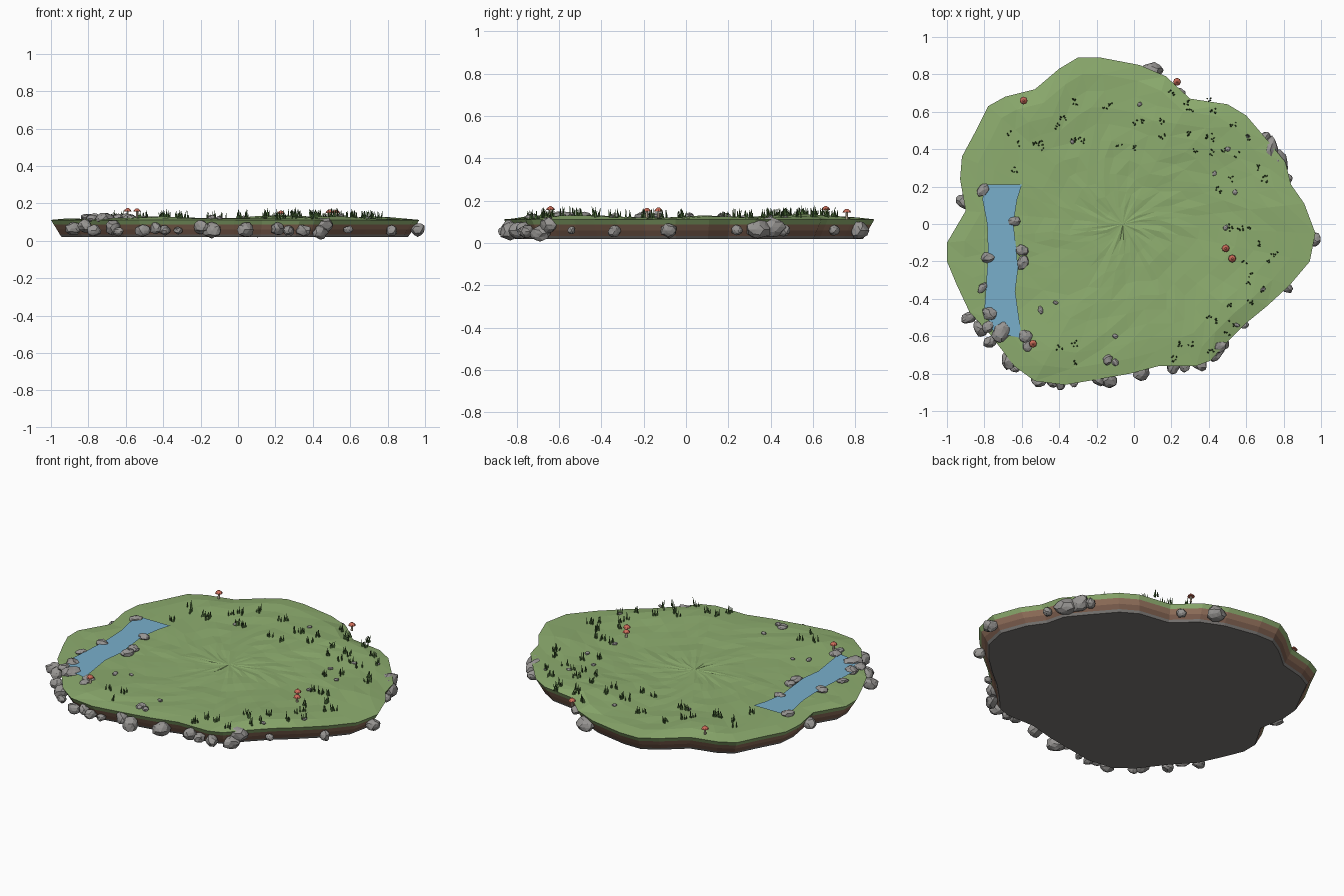
import bpy, bmesh, math, random
from mathutils import Vector, Matrix

if "Cube" in bpy.data.objects:
    bpy.data.objects.remove(bpy.data.objects["Cube"])

random.seed(7)
CX, CY = -0.06, 0.0   # hub of the ground facets
OUTLINE = [(-.30, .89), (-.18, .89), (.03, .85), (.17, .79), (.30, .67), (.50, .64), (.60, .58),
           (.72, .44), (.81, .33), (.84, .21), (.91, .11), (.97, -.05), (.94, -.20), (.83, -.33),
           (.71, -.44), (.60, -.53), (.49, -.64), (.41, -.73), (.33, -.76), (.13, -.76),
           (-.02, -.80), (-.19, -.83), (-.37, -.86), (-.53, -.84), (-.64, -.76), (-.77, -.59),
           (-.88, -.47), (-.95, -.32), (-1.0, -.20), (-1.0, -.10), (-.90, .07), (-.93, .24),
           (-.92, .36), (-.85, .49), (-.78, .63), (-.69, .68), (-.53, .72), (-.40, .83)]
MOUNDS = [(.25, .55, .30, .018), (.50, -.50, .25, .016), (-.50, .62, .22, .014),
          (.72, .10, .20, .012), (-.40, -.65, .2, .010)]


def mat(name, rgb):
    m = bpy.data.materials.new(name)
    m.diffuse_color = (*rgb, 1)
    m.use_nodes = True
    m.node_tree.nodes["Principled BSDF"].inputs["Base Color"].default_value = m.diffuse_color
    return m


GREEN = mat("grass green", (.27, .42, .16))
BLADE = mat("blade green", (.07, .15, .04))
SOIL = mat("soil", (.30, .17, .11))
DARK_SOIL = mat("dark soil", (.20, .11, .075))
STONE = mat("stone", (.31, .30, .29))
BASE = mat("base stone", (.20, .19, .18))
WATER = mat("water", (.19, .43, .60))
RED = mat("mushroom red", (.60, .15, .10))
CREAM = mat("mushroom stem", (.70, .60, .45))


def finish(name, bm, material, recalc=True):
    if recalc:
        bmesh.ops.recalc_face_normals(bm, faces=bm.faces)
    me = bpy.data.meshes.new(name)
    bm.to_mesh(me)
    bm.free()
    me.materials.append(material)
    ob = bpy.data.objects.new(name, me)
    bpy.context.collection.objects.link(ob)
    return ob


def ground(x, y):
    return .119 + sum(a * math.exp(-((x - u)**2 + (y - v)**2) / (r * r) * 2)
                      for u, v, r, a in MOUNDS)


def ring(bm, s, z=None):
    vs = []
    for x, y in OUTLINE:
        px, py = CX + (x - CX) * s, CY + (y - CY) * s
        h = ground(px, py) + random.uniform(-.004, .003) if z is None else z
        vs.append(bm.verts.new((px, py, h)))
    return vs


def bridge(bm, a, b, tris=False):
    n = len(a)
    for i in range(n):
        j = (i + 1) % n
        if tris:
            bm.faces.new((a[i], b[i], b[j]))
            bm.faces.new((a[i], b[j], a[j]))
        else:
            bm.faces.new((a[i], b[i], b[j], a[j]))


# Grass surface with its turned-down edge
bm = bmesh.new()
hub = bm.verts.new((CX, CY, ground(CX, CY)))
prev = ring(bm, .1)
for i in range(len(prev)):
    bm.faces.new((hub, prev[i], prev[(i + 1) % len(prev)]))
for k in range(2, 10):
    cur = ring(bm, k / 10)
    bridge(bm, prev, cur, True)
    prev = cur
rim = ring(bm, 1, .112)
bridge(bm, prev, rim, True)
bridge(bm, rim, ring(bm, .985, .088))
bmesh.ops.recalc_face_normals(bm, faces=bm.faces)
if hub.normal.z < 0 and hub.link_faces[0].normal.z < 0:
    bmesh.ops.reverse_faces(bm, faces=bm.faces)
finish("grass_top", bm, GREEN, False)

# Soil layers and flat underside
for name, s0, z0, s1, z1, m in (("upper_soil", .985, .088, .966, .060, SOIL),
                                ("lower_soil", .966, .060, .950, .034, DARK_SOIL),
                                ("base_slab", .950, .034, .940, .020, BASE)):
    bm = bmesh.new()
    a, b = ring(bm, s0, z0), ring(bm, s1, z1)
    bridge(bm, a, b)
    if name == "base_slab":
        bm.faces.new(b)
        bmesh.ops.recalc_face_normals(bm, faces=bm.faces)
    bmesh.ops.reverse_faces(bm, faces=[f for f in bm.faces if f.normal.dot(
        f.calc_center_median() - Vector((CX, CY, .2))) < 0])
    bm.normal_update()
    for f in bm.faces:
        f.normal_update()
    bad = [f for f in bm.faces if f.normal.dot(f.calc_center_median() - Vector((CX, CY, .2))) < 0]
    bmesh.ops.reverse_faces(bm, faces=bad)
    finish(name, bm, m, False)

# Stream
bm = bmesh.new()
left = [(-.80, .21), (-.81, .13), (-.785, .0), (-.78, -.16), (-.79, -.32), (-.80, -.46), (-.75, -.58)]
right = [(-.60, .21), (-.625, .13), (-.645, .0), (-.63, -.13), (-.62, -.24), (-.635, -.36), (-.60, -.61)]
lv, rv = ([bm.verts.new((x, y, .129)) for x, y in side] for side in (left, right))
for i in range(len(lv) - 1):
    bm.faces.new((lv[i], lv[i + 1], rv[i + 1], rv[i]))
finish("stream", bm, WATER, False)


def rocks(name, items, squash):
    bm = bmesh.new()
    for x, y, z, r in items:
        m = Matrix.Translation((x, y, z)) @ Matrix.Rotation(random.uniform(0, 6.3), 4, 'Z') @ \
            Matrix.Diagonal((r * random.uniform(1, 1.25), r * random.uniform(.75, .95), r * squash, 1))
        vs = bmesh.ops.create_icosphere(bm, subdivisions=2, radius=1)['verts']
        for v in vs:
            v.co *= random.uniform(.80, 1.05)
            v.co = m @ v.co
    finish(name, bm, STONE)


# Boulders set into the rim: x, y, z, radius
rocks("rim_rocks", [
    (-.88, -.50, .065, .045), (-.82, -.56, .08, .045), (-.77, -.63, .055, .04), (-.67, -.73, .07, .05),
    (-.64, -.77, .05, .03), (-.51, -.84, .055, .042), (-.44, -.84, .065, .04), (-.39, -.85, .055, .035),
    (-.32, -.85, .055, .026), (-.20, -.82, .075, .045), (-.14, -.83, .055, .055), (.04, -.79, .06, .055),
    (.21, -.76, .065, .045), (.27, -.755, .055, .035), (.35, -.75, .055, .04), (.44, -.69, .045, .045),
    (.46, -.65, .085, .05), (.59, -.54, .06, .025), (.82, -.34, .055, .036), (.96, -.08, .06, .045),
    (.73, .40, .075, .06), (.77, .34, .065, .06), (.70, .46, .06, .035), (.82, .24, .06, .03),
    (.10, .82, .06, .055), (-.91, .12, .07, .042), (.25, .70, .06, .03)], .85)
# Stones along the stream banks
rocks("stream_rocks", [
    (-.81, .18, .125, .036), (-.64, .015, .125, .034), (-.60, -.14, .125, .034), (-.595, -.205, .125, .036),
    (-.78, -.18, .125, .036), (-.81, -.34, .125, .028), (-.77, -.48, .12, .046), (-.71, -.58, .12, .055),
    (-.78, -.55, .12, .035), (-.58, -.60, .12, .04), (-.57, -.65, .12, .034)], .6)
# Pebbles on the grass
rocks("pebbles", [(x, y, ground(x, y) + .003, r) for x, y, r in (
    (-.50, -.46, .018), (-.42, -.42, .013), (-.10, -.60, .015), (-.14, -.725, .03), (-.10, -.74, .022),
    (.43, .27, .014), (.54, .17, .015), (.50, .40, .015), (.61, .47, .012), (.69, -.35, .014),
    (.49, -.02, .016), (.03, .64, .014), (-.33, .44, .012), (.55, -.54, .014))], .6)

# Grass tufts
TUFTS = [(-.67, .49), (-.63, .43), (-.53, .42), (-.50, .43), (-.49, .41), (-.38, .57), (-.32, .45),
         (-.28, .45), (-.41, .52), (-.31, .65), (-.15, .63), (-.13, .64), (.01, .54), (.04, .55),
         (-.08, .41), (.01, .41), (.15, .55), (.15, .47), (.20, .70), (.28, .65), (.30, .60),
         (.40, .66), (.42, .60), (.30, .48), (.33, .40), (.40, .47), (.42, .45), (.42, .38),
         (.47, .40), (.60, .46), (.53, .53), (.45, .18), (.52, .24), (.51, -.02), (.57, -.02),
         (.62, -.03), (.59, -.20), (.62, -.27), (.69, -.35), (.62, -.32), (.72, -.20), (.75, -.16),
         (.66, -.10), (.62, -.42), (.51, -.44), (.52, -.53), (.43, -.52), (.50, -.58), (.40, -.50),
         (.25, -.64), (.30, -.64), (.22, -.72), (.41, -.68), (-.32, -.64), (-.40, -.66), (-.31, -.74),
         (-.64, .29), (.55, .37), (.66, .30), (.70, .24)]


def cone(bm, base, tip, r0, r1, sides):
    d = tip - base
    m = Matrix.Translation((base + tip) / 2) @ d.to_track_quat('Z', 'Y').to_matrix().to_4x4()
    bmesh.ops.create_cone(bm, cap_ends=True, segments=sides, radius1=r0, radius2=r1,
                          depth=d.length, matrix=m)


bm = bmesh.new()
for x, y in TUFTS:
    for _ in range(random.randint(3, 6)):
        p = Vector((x + random.uniform(-.016, .016), y + random.uniform(-.016, .016), 0))
        p.z = ground(p.x, p.y) - .004
        tip = p + Vector((random.uniform(-.008, .008), random.uniform(-.008, .008),
                          random.uniform(.025, .048)))
        cone(bm, p, tip, .0055, .001, 3)
finish("grass_tufts", bm, BLADE)

# Mushrooms: x, y, stem foot height
stems, caps = bmesh.new(), bmesh.new()
for x, y, z in ((-.59, .66, .125), (.23, .76, .112), (.49, -.13, .118), (.525, -.185, .116),
                (-.54, -.64, .124)):
    p = Vector((x, y, z))
    up = Vector((0, 0, 1))
    cone(stems, p, p + up * .036, .007, .005, 6)
    cone(caps, p + up * .032, p + up * .040, .021, .017, 8)
    cone(caps, p + up * .040, p + up * .050, .017, .005, 8)
finish("mushroom_stems", stems, CREAM)
finish("mushroom_caps", caps, RED)
